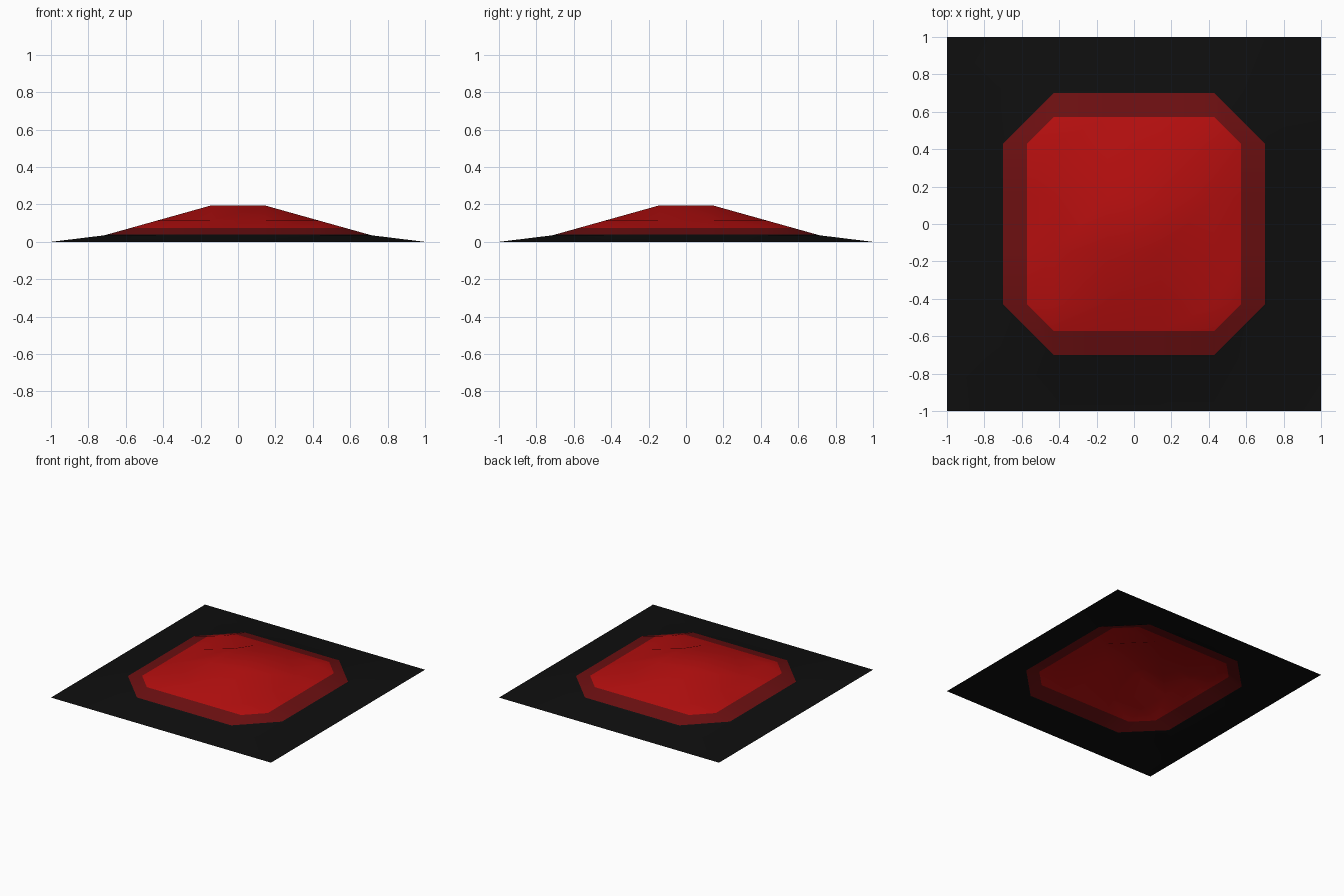
import bpy
import bmesh

cube = bpy.data.objects.get("Cube")
if cube:
    bpy.data.objects.remove(cube, do_unlink=True)


def make_material(name, color):
    mat = bpy.data.materials.new(name)
    mat.use_nodes = True
    rgba = (*color, 1.0)
    mat.diffuse_color = rgba
    bsdf = next(n for n in mat.node_tree.nodes if n.type == "BSDF_PRINCIPLED")
    bsdf.inputs["Base Color"].default_value = rgba
    return mat


CELLS = 7
RING_HEIGHTS = [0.195, 0.115, 0.035, 0.0]   # centre plateau out to the rim
BAND_LOW, BAND_HIGH = 0.039, 0.075          # limits of the dark red band

# Terraced sheet: each square ring of grid points shares one height
bm = bmesh.new()
bmesh.ops.create_grid(bm, x_segments=CELLS, y_segments=CELLS, size=1.0)
for v in bm.verts:
    reach = max(abs(v.co.x), abs(v.co.y))
    v.co.z = RING_HEIGHTS[round((reach * CELLS - 1) / 2)]

# Corner cells fold along the diagonal that runs around the mound
for face in list(bm.faces):
    c = face.calc_center_median()
    if abs(abs(c.x) - abs(c.y)) < 0.01 and abs(c.x) > 0.1:
        ordered = sorted(face.verts, key=lambda v: v.co.xy.length)
        bmesh.utils.face_split(face, ordered[1], ordered[2])

# Cut the colour borders along level contours
for level in (BAND_LOW, BAND_HIGH):
    bmesh.ops.bisect_plane(bm, geom=bm.verts[:] + bm.edges[:] + bm.faces[:],
                           dist=1e-5, plane_co=(0, 0, level), plane_no=(0, 0, 1))

# Colour by height
for face in bm.faces:
    z = face.calc_center_median().z
    face.material_index = (z > BAND_LOW) + (z > BAND_HIGH)
    face.smooth = True
    if face.normal.z < 0:
        face.normal_flip()

mesh = bpy.data.meshes.new("raised_mound")
bm.to_mesh(mesh)
bm.free()
for mat in (make_material("black", (0.0045, 0.0045, 0.0045)),
            make_material("dark red", (0.15, 0.0048, 0.0055)),
            make_material("bright red", (0.46, 0.0045, 0.0045))):
    mesh.materials.append(mat)

mound = bpy.data.objects.new("raised_mound", mesh)
bpy.context.scene.collection.objects.link(mound)
